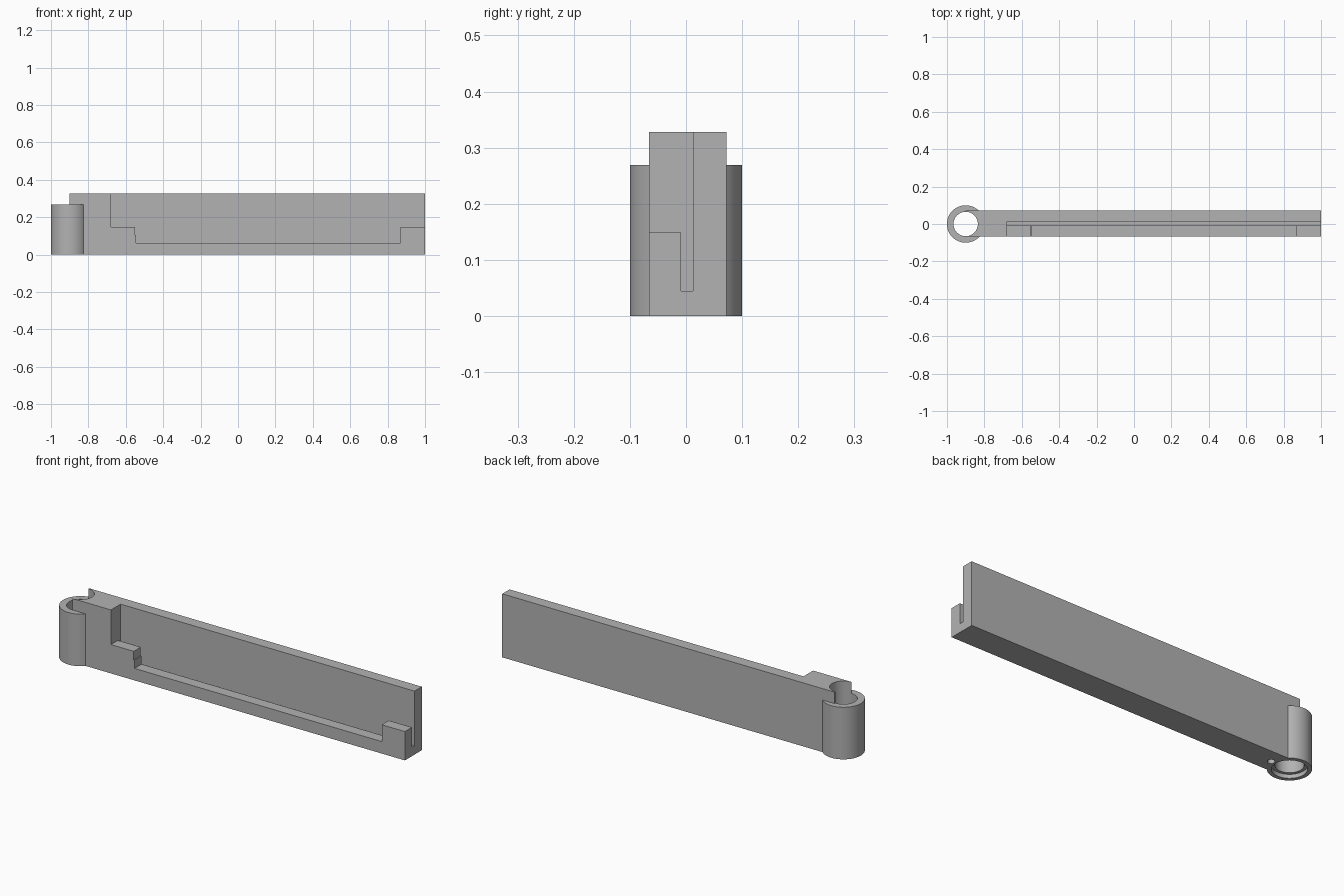
import bpy, bmesh
from mathutils import Matrix, Vector

cube = bpy.data.objects.get("Cube")
if cube:
    bpy.data.objects.remove(cube, do_unlink=True)

grey = bpy.data.materials.new("plain_grey")
grey.use_nodes = True
colour = (0.45, 0.45, 0.45, 1)
grey.diffuse_color = colour
grey.node_tree.nodes["Principled BSDF"].inputs["Base Color"].default_value = colour


def finish(name, bm):
    mesh = bpy.data.meshes.new(name)
    bm.to_mesh(mesh)
    bm.free()
    obj = bpy.data.objects.new(name, mesh)
    bpy.context.collection.objects.link(obj)
    mesh.materials.append(grey)
    return obj


def box(name, x, y, z):
    bm = bmesh.new()
    bmesh.ops.create_cube(bm, size=1)
    for v in bm.verts:
        v.co = Vector([lo + (hi - lo) * (c + 0.5) for (lo, hi), c in zip((x, y, z), v.co)])
    return finish(name, bm)


def cylinder(name, x, radius, z):
    bm = bmesh.new()
    bmesh.ops.create_cone(bm, cap_ends=True, segments=96, radius1=radius, radius2=radius,
                          depth=z[1] - z[0], matrix=Matrix.Translation((x, 0, sum(z) / 2)))
    return finish(name, bm)


def combine(target, other, operation):
    mod = target.modifiers.new(other.name, 'BOOLEAN')
    mod.operation, mod.solver, mod.object = operation, 'EXACT', other
    bpy.context.view_layer.objects.active = target
    bpy.ops.object.modifier_apply(modifier=mod.name)
    bpy.data.objects.remove(other, do_unlink=True)


PIVOT = -0.9
FRONT, BACK, TOP = -0.066, 0.072, 0.328
OPEN = -0.2  # cutters run past the front face
SLOT = -0.009

# Long bar joined to the hinge barrel
bar = box("hinged_bar", (PIVOT, 1), (FRONT, BACK), (0, TOP))
combine(bar, cylinder("barrel", PIVOT, 0.1, (0, 0.269)), 'UNION')

# Panel slot, stepped front opening, and pin holes
cutters = [
    box("panel_slot", (-0.68, 1.2), (SLOT, 0.0125), (0.045, 0.5)),
    box("upper_opening", (-0.68, 1.2), (OPEN, SLOT + 0.001), (0.149, 0.5)),
    box("lower_opening", (-0.545, 0.868), (OPEN, SLOT + 0.001), (0.062, 0.4)),
    box("opening_notch", (-0.55, -0.5), (OPEN, SLOT + 0.001), (0.105, 0.4)),
    cylinder("pin_bore", PIVOT, 0.065, (-0.1, 0.5)),
    cylinder("counterbore", PIVOT, 0.08, (-0.1, 0.02)),
    cylinder("locating_hole", -0.794, 0.017, (-0.1, 0.03)),
]
for cutter in cutters:
    combine(bar, cutter, 'DIFFERENCE')

bpy.ops.object.select_all(action='DESELECT')
bar.select_set(True)
bpy.context.view_layer.objects.active = bar
bpy.ops.object.shade_smooth_by_angle(angle=0.52)
